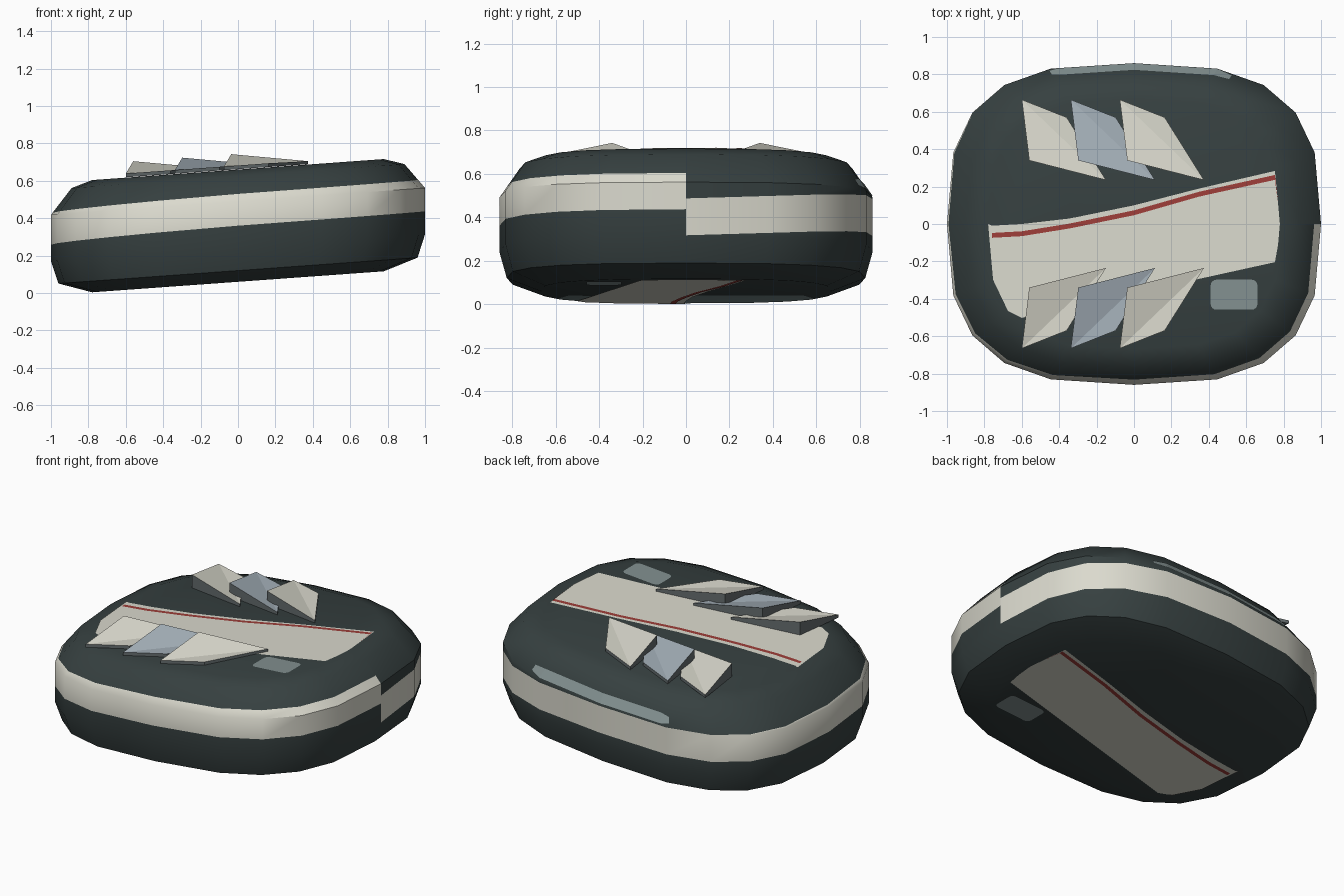
import bpy, bmesh, math
from mathutils import Vector

cube = bpy.data.objects.get("Cube")
if cube:
    bpy.data.objects.remove(cube, do_unlink=True)

SLOPE, MID, HALF, SIDES = 0.072, 0.36, 0.30, 20


def material(name, rgb):
    lin = [((c / 255 + 0.055) / 1.055) ** 2.4 for c in rgb] + [1]
    m = bpy.data.materials.new(name)
    m.use_nodes = True
    m.diffuse_color = lin
    node = next(n for n in m.node_tree.nodes if n.type == 'BSDF_PRINCIPLED')
    node.inputs["Base Color"].default_value = lin
    return m


DARK = material("dark_slate", (54, 64, 64))
CREAM = material("cream", (219, 218, 206))
RED = material("dull_red", (158, 62, 57))
BLUE = material("blue_grey", (166, 178, 187))
GLASS = material("window_grey", (130, 144, 144))
TRIM = material("trim_grey", (100, 108, 110))


def interp(x, knots):
    """Piecewise linear lookup in (x, y) pairs."""
    for (x0, y0), (x1, y1) in zip(knots, knots[1:]):
        if x <= x1:
            return y0 + (y1 - y0) * (x - x0) / (x1 - x0)
    return knots[-1][1]


def tilt(x, y, h):
    """Height h above the sloping middle plane."""
    return Vector((x, y, MID + SLOPE * x + h))


def make(name, verts, faces, mats, slots=None):
    bm = bmesh.new()
    vs = [bm.verts.new(v) for v in verts]
    for i, f in enumerate(faces):
        bm.faces.new([vs[k] for k in f]).material_index = slots[i] if slots else 0
    bmesh.ops.remove_doubles(bm, verts=bm.verts, dist=1e-4)
    mesh = bpy.data.meshes.new(name)
    bm.to_mesh(mesh)
    bm.free()
    for m in mats:
        mesh.materials.append(m)
    ob = bpy.data.objects.new(name, mesh)
    bpy.context.collection.objects.link(ob)
    return ob


def outline(j):
    """Corner j of the rounded-square plan."""
    t = 2 * math.pi * j / SIDES
    c, s = math.cos(t), math.sin(t)
    return (math.copysign(abs(c) ** 0.69, c),
            0.86 * math.copysign(abs(s) ** 0.69, s))


# Body: lofted columns with a band whose height drifts around the side
WALL = 0.13
SHOULDER = [(WALL, 1), (0.265, 0.89), (HALF, 0.78)]
DRIFT = [(0, -0.115), (5, -0.047), (10, -0.03), (15, 0), (20, 0.005)]
verts, faces, slots = [], [], []
ROWS = 8
for j in range(SIDES + 1):
    lo = interp(j, DRIFT)
    hi = lo + 0.17
    a, b = min(hi, WALL), max(hi, WALL)
    profile = [(0.78, -HALF), (0.96, -0.24), (1, -0.118), (1, lo), (1, a),
               (interp(b, SHOULDER), b), (0.89, 0.265), (0.78, HALF)]
    px, py = outline(j)
    verts += [tilt(px * s, py * s, h) for s, h in profile]
for j in range(SIDES):
    for r in range(ROWS - 1):
        k = j * ROWS + r
        faces.append((k, k + ROWS, k + ROWS + 1, k + 1))
        above = interp(j + 0.5, DRIFT) + 0.17 > WALL
        slots.append(1 if r == 3 or (r == 4 and above) else 0)
faces.append([j * ROWS + ROWS - 1 for j in range(SIDES)])
faces.append([j * ROWS for j in reversed(range(SIDES))])
slots += [0, 0]
body = make("body", verts, faces, [DARK, CREAM], slots)
bpy.ops.object.select_all(action='DESELECT')
body.select_set(True)
bpy.context.view_layer.objects.active = body
bpy.ops.object.shade_smooth_by_angle(angle=math.radians(40))

# Half outline of the flat cap, for clipping the painted panels
CAP = sorted((outline(j)[0] * 0.78, outline(j)[1] * 0.78) for j in range(SIDES // 2 + 1))
CAP[0], CAP[-1] = (CAP[0][0], 0), (CAP[-1][0], 0)


def strip(name, xs, low, high, side, lift, mat):
    """Thin painted panel between two curves on the top or bottom cap."""
    pts = []
    for x in xs:
        c = interp(x, CAP)
        for f in (low, high):
            pts.append(tilt(x, max(-c, min(c, f(x))), side * (HALF + lift)))
    quads = [(i, i + 2, i + 3, i + 1) for i in range(0, len(pts) - 2, 2)]
    if side < 0:
        quads = [q[::-1] for q in quads]
    return make(name, pts, quads, [mat])


EDGE = [(-0.78, -0.01), (-0.6, 0), (-0.34, 0.03), (0, 0.1), (0.35, 0.19), (0.78, 0.29)]
LINE = [(-0.78, -0.062), (-0.6, -0.052), (-0.34, -0.01), (0, 0.06), (0.35, 0.16), (0.78, 0.255)]
XS = sorted({p[0] for p in CAP} | {-0.76, 0.77} | {i / 10 for i in range(-7, 8)})


def rounded_plate(name, cx, cy, w, d, r, side):
    """Small window panel with rounded corners."""
    pts = []
    for q, (sx, sy) in enumerate([(1, 1), (-1, 1), (-1, -1), (1, -1)]):
        for k in range(5):
            t = math.pi / 2 * (q + k / 4)
            pts.append(tilt(cx + sx * (w - r) + r * math.cos(t),
                            cy + sy * (d - r) + r * math.sin(t), side * (HALF + 0.003)))
    order = list(range(len(pts)))
    make(name, pts, [order if side > 0 else order[::-1]], [GLASS])


for label, side in (("top", 1), ("bottom", -1)):
    strip(label + "_panel", XS, lambda x: -0.37 + 0.22 * x,
          lambda x: interp(x, EDGE), side, 0.003, CREAM)
    strip(label + "_red_line", [x for x in XS if abs(x) < 0.775],
          lambda x: interp(x, LINE) - 0.013,
          lambda x: interp(x, LINE) + 0.013, side, 0.005, RED)
    rounded_plate(label + "_window", 0.535, -0.378, 0.125, 0.08, 0.03, side)

# Rear window strip lying on the upper shoulder
pts = []
for j in (3.67, 4, 5, 5.9, 6.05):
    i = min(int(j), SIDES - 1)
    (x0, y0), (x1, y1) = outline(i), outline(i + 1)
    x, y = x0 + (x1 - x0) * (j - i), y0 + (y1 - y0) * (j - i)
    taper = 0.01 if j in (3.67, 6.05) else 0
    for h in (0.136 + taper, 0.186 - taper):
        s = interp(h, SHOULDER) + 0.004
        pts.append(tilt(x * s, y * s, h + 0.003))
make("rear_window", pts, [(i, i + 2, i + 3, i + 1) for i in range(0, 8, 2)], [GLASS])

# Fins: creased plates with one raised corner, mirrored across y
FIN = [(-0.60, 0.665, 0.022), (-0.56, 0.34, 0.085), (-0.15, 0.235, 0.018), (-0.36, 0.57, 0.022)]
for n, mat in enumerate((CREAM, BLUE, CREAM)):
    for label, side in (("rear", 1), ("front", -1)):
        dx = 0.262 * n
        top = [tilt(x + dx, side * y, HALF + h) for x, y, h in FIN]
        base = [tilt(x + dx, side * y, HALF + 0.002) for x, y, h in FIN]
        faces = [(0, 1, 2), (0, 2, 3), (7, 6, 5, 4)]
        faces += [(4 + i, 4 + (i + 1) % 4, (i + 1) % 4, i) for i in range(4)]
        if side < 0:
            faces = [f[::-1] for f in faces]
        make(f"{label}_fin_{n + 1}", top + base, faces, [mat, TRIM], [0, 0] + [1] * 5)
